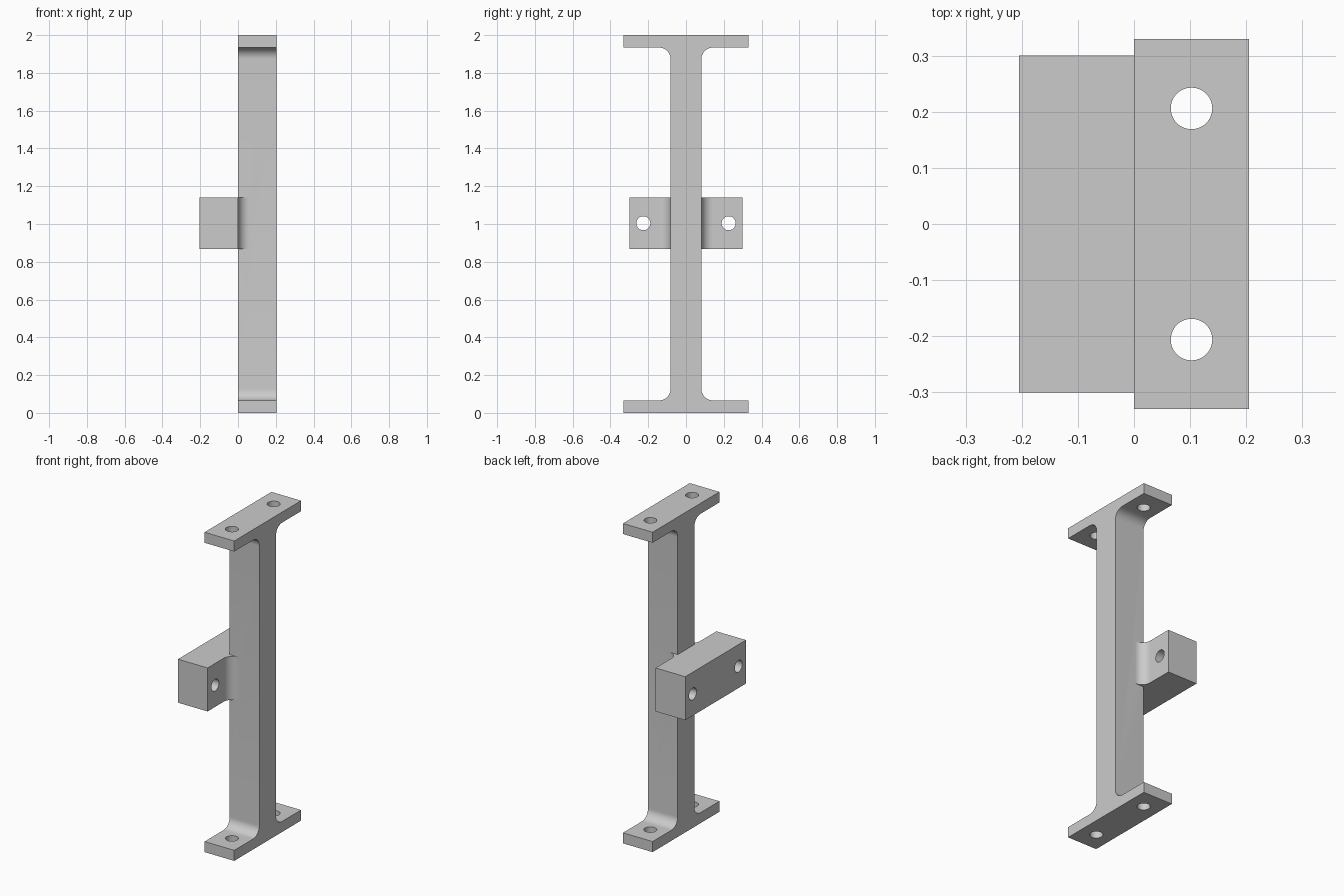
import bpy
import bmesh
from math import cos, sin, pi, radians
from mathutils import Vector, Matrix

if "Cube" in bpy.data.objects:
    bpy.data.objects.remove(bpy.data.objects["Cube"])

WIDTH = 0.205        # depth of the post and of the block along x
WEB = 0.082          # half width of the post
FLANGE = 0.33        # half length of the end flanges
THICK = 0.066        # flange thickness
FILLET = 0.06
BLOCK = 0.30         # half length of the mounting block
BLOCK_Z = (0.868, 1.14)
HOLE = 0.037

metal = bpy.data.materials.new("plain_grey")
metal.use_nodes = True
grey = (0.6, 0.6, 0.6, 1)
metal.diffuse_color = grey
metal.node_tree.nodes["Principled BSDF"].inputs["Base Color"].default_value = grey


def arc(cx, cy, start, end, steps=12):
    """Fillet points around a centre, angles in degrees."""
    angles = [radians(start + (end - start) * i / steps) for i in range(steps + 1)]
    return [(cx + FILLET * cos(a), cy + FILLET * sin(a)) for a in angles]


def extrude(name, points, direction):
    """Solid made by sweeping a closed outline along a vector."""
    bm = bmesh.new()
    face = bm.faces.new([bm.verts.new(p) for p in points])
    swept = bmesh.ops.extrude_face_region(bm, geom=[face], use_keep_orig=True)
    verts = [v for v in swept["geom"] if isinstance(v, bmesh.types.BMVert)]
    bmesh.ops.translate(bm, verts=verts, vec=Vector(direction))
    bmesh.ops.recalc_face_normals(bm, faces=bm.faces)
    return finish(name, bm)


def finish(name, bm):
    mesh = bpy.data.meshes.new(name)
    bm.to_mesh(mesh)
    bm.free()
    mesh.materials.append(metal)
    obj = bpy.data.objects.new(name, mesh)
    bpy.context.collection.objects.link(obj)
    return obj


def combine(target, tool, operation):
    """Apply a boolean and discard the tool object."""
    mod = target.modifiers.new(operation.lower(), "BOOLEAN")
    mod.operation, mod.solver, mod.object = operation, "EXACT", tool
    bpy.context.view_layer.objects.active = target
    bpy.ops.object.modifier_apply(modifier=mod.name)
    bpy.data.objects.remove(tool)


def drill(target, centre, axis, length):
    bm = bmesh.new()
    turn = Vector((0, 0, 1)).rotation_difference(Vector(axis)).to_matrix().to_4x4()
    bmesh.ops.create_cone(bm, cap_ends=True, segments=48, radius1=HOLE, radius2=HOLE,
                          depth=length, matrix=Matrix.Translation(centre) @ turn)
    cutter = finish("hole_cutter", bm)
    cutter.hide_render = True
    combine(target, cutter, "DIFFERENCE")


# Post with filleted end flanges: one quarter outline, mirrored around
quarter = [(FLANGE, 0), (FLANGE, THICK)]
quarter += arc(WEB + FILLET, THICK + FILLET, 270, 180)
right_half = quarter + [(y, 2 - z) for y, z in reversed(quarter)]
outline = right_half + [(-y, z) for y, z in reversed(right_half)]
bracket = extrude("flanged_post", [(0, y, z) for y, z in outline], (WIDTH, 0, 0))

# Mounting block with fillets blending into the post sides
side = [(-WIDTH, BLOCK), (0, BLOCK)] + arc(FILLET, WEB + FILLET, 180, 270)
outline = side + [(x, -y) for x, y in reversed(side)]
low, high = BLOCK_Z
block = extrude("mounting_block", [(x, y, low) for x, y in outline], (0, 0, high - low))
combine(bracket, block, "UNION")

# Bolt holes through the flanges and the block
for s in (-1, 1):
    for z in (0, 2):
        drill(bracket, (WIDTH / 2, s * 0.206, z), (0, 0, 1), 0.3)
    drill(bracket, (-WIDTH / 2, s * 0.226, sum(BLOCK_Z) / 2), (1, 0, 0), 0.4)

bracket.select_set(True)
bpy.context.view_layer.objects.active = bracket
bpy.ops.object.shade_smooth_by_angle(angle=radians(30))
